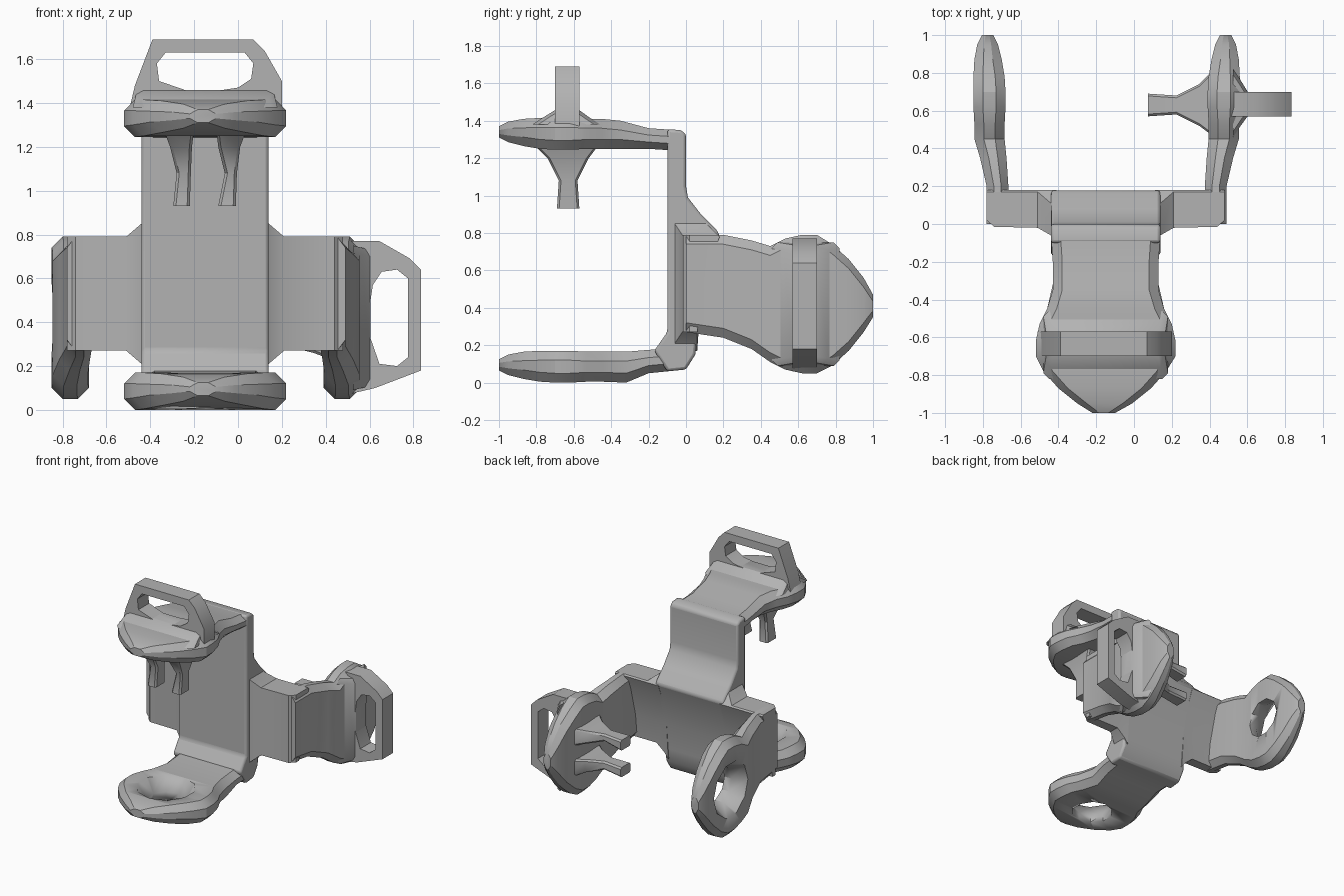
import bpy, bmesh, math
from mathutils import Vector, Matrix

old = bpy.data.objects.get("Cube")
if old:
    bpy.data.objects.remove(old, do_unlink=True)

grey = bpy.data.materials.new("matte_grey")
grey.use_nodes = True
COLOR = (0.45, 0.45, 0.45, 1)
grey.diffuse_color = COLOR
grey.node_tree.nodes["Principled BSDF"].inputs["Base Color"].default_value = COLOR
MID = -0.15  # symmetry plane of the body


def finish(name, bm, bevel=0):
    bmesh.ops.recalc_face_normals(bm, faces=bm.faces)
    mesh = bpy.data.meshes.new(name)
    bm.to_mesh(mesh)
    bm.free()
    mesh.materials.append(grey)
    ob = bpy.data.objects.new(name, mesh)
    bpy.context.collection.objects.link(ob)
    if bevel:
        mod = ob.modifiers.new("soft_edges", "BEVEL")
        mod.width, mod.segments, mod.limit_method = bevel, 2, "ANGLE"
    bpy.ops.object.select_all(action="DESELECT")
    ob.select_set(True)
    bpy.context.view_layer.objects.active = ob
    bpy.ops.object.shade_smooth_by_angle(angle=math.radians(32))
    return ob


def skin(bm, rings, caps=True):
    """Join equal rings of points into a tube."""
    loops = [[bm.verts.new(p) for p in ring] for ring in rings]
    n = len(loops[0])
    pairs = list(zip(loops, loops[1:])) if caps else list(zip(loops, loops[1:] + loops[:1]))
    for a, b in pairs:
        for i in range(n):
            j = (i + 1) % n
            bm.faces.new((a[i], a[j], b[j], b[i]))
    if caps:
        bm.faces.new(loops[0])
        bm.faces.new(loops[-1])


def octagon(a0, a1, b0, b1, cut=0.05):
    """Rectangle with chamfered corners."""
    c, d = min(cut, 0.3 * (a1 - a0)), min(cut, 0.33 * (b1 - b0))
    return [(a0 + c, b0), (a1 - c, b0), (a1, b0 + d), (a1, b1 - d),
            (a1 - c, b1), (a0 + c, b1), (a0, b1 - d), (a0, b0 + d)]


# Frames: u runs out along an arm, v across it, w through its thickness
FRAMES = {
    "top": lambda u, v, w: (v, -u, 1.33 + w),
    "foot": lambda u, v, w: (v, -u, 0.085 + w),
    "left": lambda u, v, w: (0.475 + w, u, 0.57 + v),
    "right": lambda u, v, w: (-0.765 - w, u, 0.57 + v),
}
SIDE_ROOT = [(0, -.30, .22, -.10, .015), (.2, -.33, .22, -.10, .015), (.35, -.39, .19, -.09, .05)]
ROOTS = {
    "top": [(.05, -.44, .14, -.09, .02), (.2, -.43, .13, -.08, .03), (.35, -.43, .13, -.08, .07)],
    "foot": [(.05, -.44, .14, -.02, .10), (.2, -.43, .13, -.035, .09), (.32, -.43, .13, -.085, .08)],
    "left": SIDE_ROOT,
    "right": SIDE_ROOT,
}
DISC = [(.45, -.46, .16, -.08, .08), (.53, -.50, .20, -.08, .08), (.62, -.52, .22, -.085, .085),
        (.70, -.52, .22, -.085, .085), (.78, -.48, .17, -.08, .085), (.87, -.40, .09, -.065, .08),
        (.95, -.30, -.01, -.045, .065), (1, -.22, -.10, -.02, .04)]

# Back plate with its flared ledge
bm = bmesh.new()
plate = [(-.1, 1.27), (-.1, .27), (-.17, .17), (-.1, .06), (0, .07), (.05, .15), (.06, .25),
         (.08, .45), (.14, .68), (.18, .79), (.16, .82), (.08, .9), (.01, .99), (0, 1.05),
         (0, 1.33), (-.03, 1.35), (-.1, 1.355)]
skin(bm, [[(x, y, z) for y, z in plate] for x in (-.44, .14)])
finish("back_plate", bm, 0.015)

# Wings joining the plate to the side arms
for side, sign in (("left", 1), ("right", -1)):
    bm = bmesh.new()
    rings = []
    for off, grow, front in ((.26, .10, -.08), (.29, .06, -.06), (.36, 0, -.02), (.59, 0, -.015), (.63, 0, .02)):
        section = [(front, .27 - grow), (front, .79 + grow), (.17 - grow, .79 + grow),
                   (.18, .78), (.14, .68), (.08, .45), (.06, .27 - grow)]
        rings.append([(MID + sign * off, y, z) for y, z in section])
    skin(bm, rings)
    finish(side + "_wing", bm)

# Four arms ending in round pads; foot and right pads are pierced
arms = {}
for key, frame in FRAMES.items():
    bm = bmesh.new()
    rings = [[frame(u, v, w) for v, w in octagon(v0, v1, w0, w1)]
             for u, v0, v1, w0, w1 in ROOTS[key] + DISC]
    skin(bm, rings)
    arms[key] = finish(key + "_arm", bm)

for key in ("foot", "right"):
    frame = FRAMES[key]
    bm = bmesh.new()
    rings = []
    for w, r in ((-.2, .15), (-.02, .15), (.1, .22), (.2, .24)):
        turns = [math.tau * i / 10 for i in range(10)]
        rings.append([frame(.66 + r * math.cos(t), MID + r * math.sin(t), w) for t in turns])
    skin(bm, rings)
    cutter = finish(key + "_hole_cutter", bm)
    cutter.hide_render = True
    cutter.hide_viewport = True
    mod = arms[key].modifiers.new("hole", "BOOLEAN")
    mod.operation, mod.object, mod.solver = "DIFFERENCE", cutter, "EXACT"

# Handle loop and prong pair on the top and left pads
OUTER = [(-.51, -.02), (-.47, .15), (-.39, .36), (.07, .36), (.12, .31), (.20, .17), (.20, -.02),
         (-.05, -.03), (-.25, -.03)]
INNER = [(-.36, .17), (-.37, .25), (-.33, .30), (.03, .30), (.07, .25), (.06, .18), (0, .14),
         (-.1, .125), (-.23, .125)]
PRONGS = {
    "lower": [(-.05, .46, .82, -.34, -.20), (-.13, .52, .74, -.31, -.21),
              (-.25, .58, .68, -.28, -.215), (-.40, .57, .69, -.295, -.22)],
    "upper": [(-.05, .46, .82, -.10, .04), (-.13, .52, .74, -.09, .01),
              (-.25, .58, .68, -.06, -.005), (-.40, .57, .69, -.09, -.01)],
}
for key in ("top", "left"):
    frame = FRAMES[key]
    bm = bmesh.new()
    skin(bm, [[frame(u, v, w) for v, w in pts]
              for u, pts in ((.57, OUTER), (.70, OUTER), (.70, INNER), (.57, INNER))], caps=False)
    finish(key + "_handle", bm)

    bm = bmesh.new()
    base = [(.05, .46, .82, -.48, .18), (.09, .52, .76, -.47, .17), (.13, .575, .695, -.46, .16)]
    skin(bm, [[frame(u, v, w) for u, v in octagon(u0, u1, v0, v1, .03)] for w, u0, u1, v0, v1 in base])
    finish(key + "_handle_base", bm)

    for which, stations in PRONGS.items():
        bm = bmesh.new()
        skin(bm, [[frame(u, v, w) for u, v in octagon(u0, u1, v0, v1, .012)]
                  for w, u0, u1, v0, v1 in stations])
        finish(key + "_" + which + "_prong", bm)
